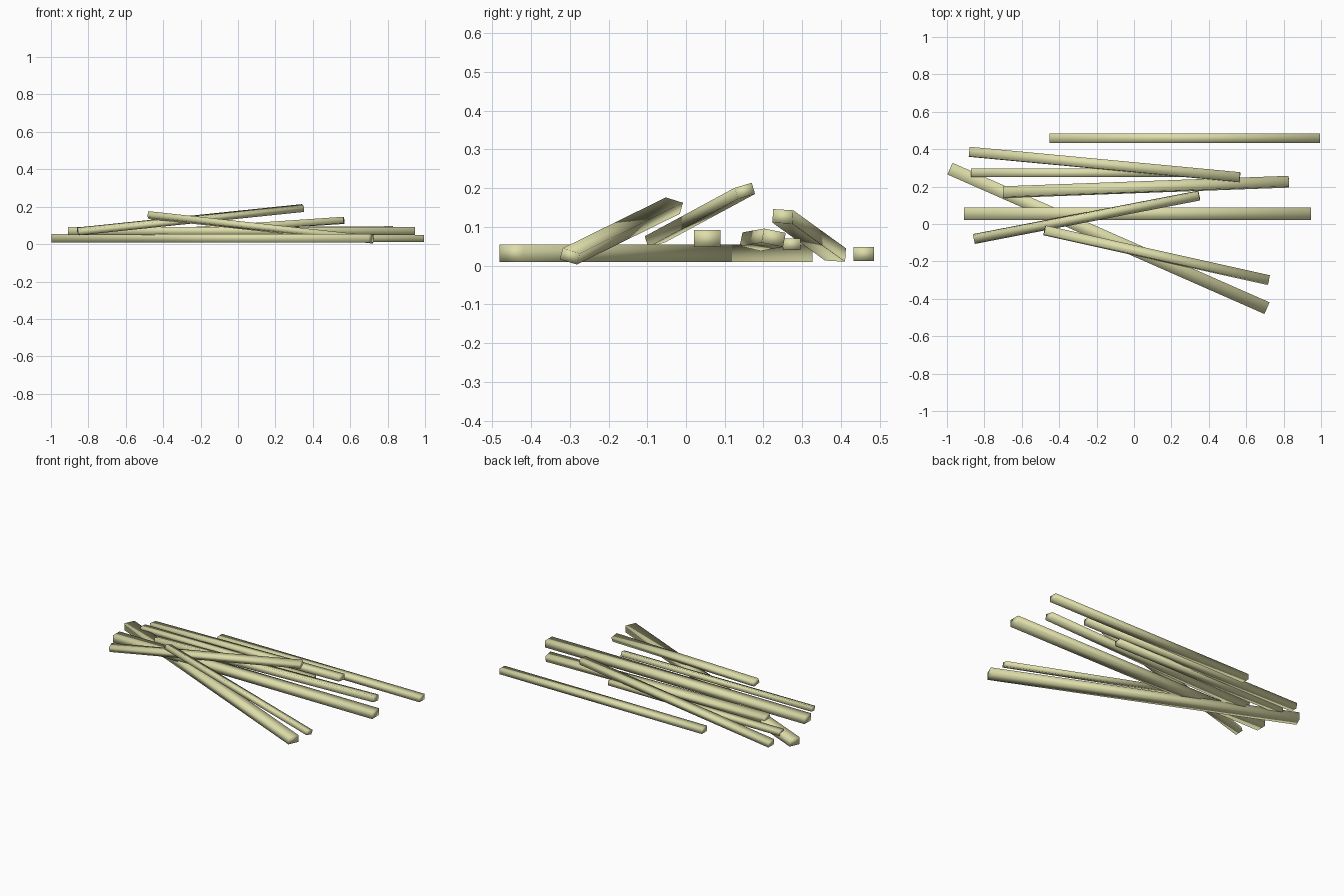
import bpy
import bmesh
from mathutils import Vector, Matrix

if "Cube" in bpy.data.objects:
    bpy.data.objects.remove(bpy.data.objects["Cube"])

mat = bpy.data.materials.new("pale_wood")
mat.diffuse_color = (0.72, 0.72, 0.40, 1)
mat.use_nodes = True
mat.node_tree.nodes["Principled BSDF"].inputs["Base Color"].default_value = mat.diffuse_color


def stick(name, start, end, width, height, roll=0.0):
    """Rectangular stick between two end centres, rolled about its own length."""
    a, b = Vector(start), Vector(end)
    along = (b - a).normalized()
    side = Vector((0, 0, 1)).cross(along).normalized()
    up = along.cross(side)
    axes = Matrix((along, side, up)).transposed().to_4x4()
    place = (Matrix.Translation((a + b) / 2) @ axes @ Matrix.Rotation(roll, 4, 'X')
             @ Matrix.Diagonal(((b - a).length, width, height, 1)))
    bm = bmesh.new()
    bmesh.ops.create_cube(bm, size=1, matrix=place)
    # smooth shading over the plain box gives the soft gradient look
    for f in bm.faces:
        f.smooth = True
    mesh = bpy.data.meshes.new(name)
    bm.to_mesh(mesh)
    bm.free()
    mesh.materials.append(mat)
    bpy.context.collection.objects.link(bpy.data.objects.new(name, mesh))


# thick sticks: one on the ground, one lying across it
stick("thick_stick_ground", (-0.984, 0.296, 0.032), (0.711, -0.450, 0.032), 0.068, 0.045)
stick("thick_stick_across", (-0.910, 0.055, 0.070), (0.945, 0.055, 0.070), 0.068, 0.045)

# medium sticks
stick("medium_stick_rolled", (-0.700, 0.170, 0.062), (0.828, 0.226, 0.072), 0.057, 0.037, -0.2)
stick("medium_stick_back", (-0.453, 0.459, 0.030), (0.995, 0.459, 0.030), 0.052, 0.035)
stick("medium_stick_leaning", (-0.880, 0.386, 0.029), (0.566, 0.250, 0.127), 0.052, 0.035, -0.06)

# thin sticks
stick("thin_stick_low", (-0.872, 0.273, 0.055), (0.350, 0.273, 0.055), 0.045, 0.030)
stick("thin_stick_rising", (-0.855, -0.080, 0.068), (0.348, 0.152, 0.193), 0.047, 0.030, 0.28)
stick("thin_stick_falling", (-0.478, -0.034, 0.155), (0.720, -0.300, 0.024), 0.047, 0.030, -0.3)
